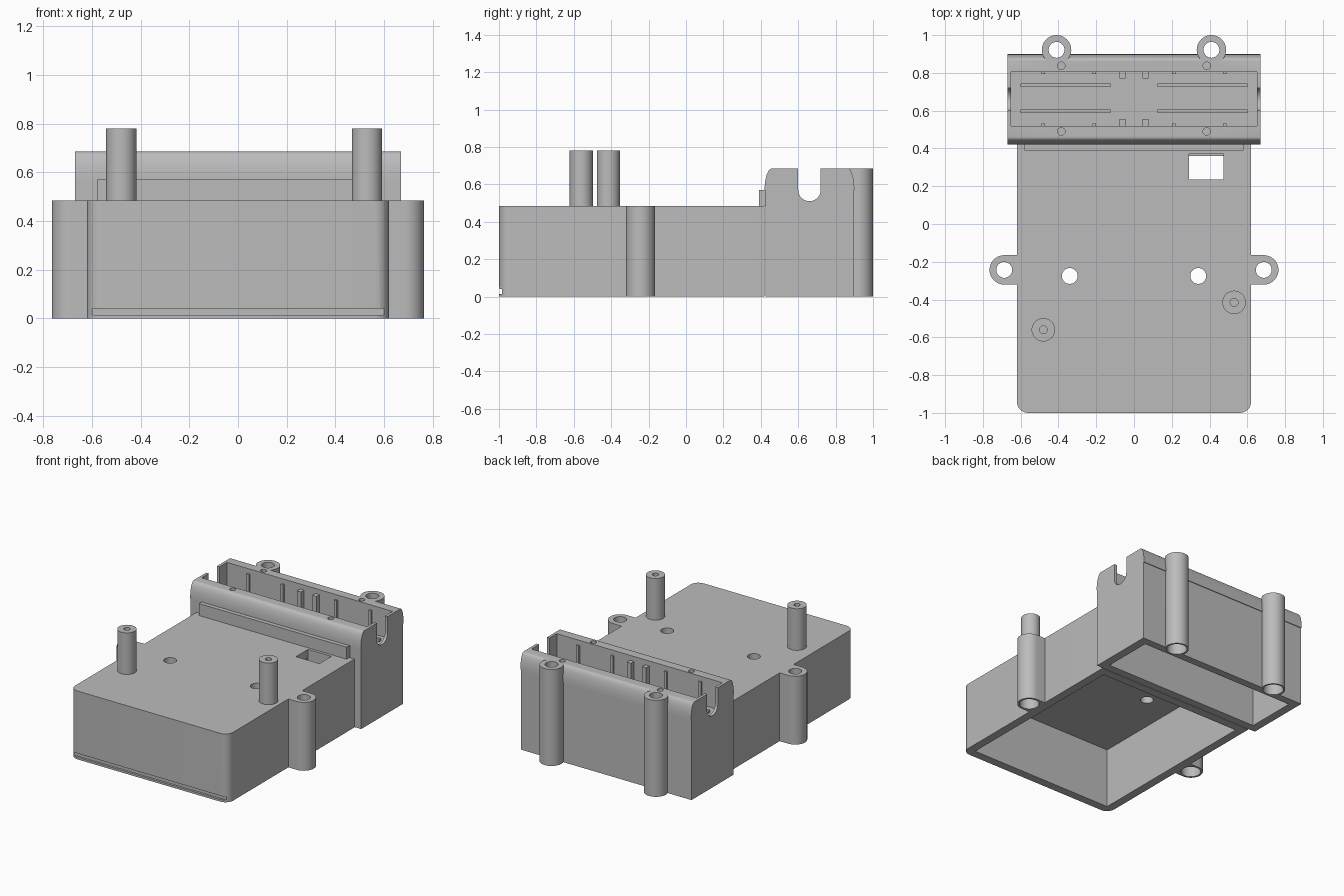
import bpy, bmesh, math
from mathutils import Vector

cube = bpy.data.objects.get("Cube")
if cube:
    bpy.data.objects.remove(cube)

grey = bpy.data.materials.new("plain grey")
grey.use_nodes = True
COLOUR = (0.5, 0.5, 0.5, 1)
grey.diffuse_color = COLOUR
grey.node_tree.nodes["Principled BSDF"].inputs["Base Color"].default_value = COLOUR

DECK = 0.485      # top of the main shell
TOP = 0.685       # top of the rear housing
WALL = 0.06


def extrude(name, outline, direction):
    """Closed prism from a planar outline."""
    bm = bmesh.new()
    face = bm.faces.new([bm.verts.new(p) for p in outline])
    result = bmesh.ops.extrude_face_region(bm, geom=[face])
    moved = [v for v in result["geom"] if isinstance(v, bmesh.types.BMVert)]
    bmesh.ops.translate(bm, verts=moved, vec=Vector(direction))
    bmesh.ops.recalc_face_normals(bm, faces=bm.faces)
    mesh = bpy.data.meshes.new(name)
    bm.to_mesh(mesh)
    bm.free()
    mesh.materials.append(grey)
    obj = bpy.data.objects.new(name, mesh)
    bpy.context.scene.collection.objects.link(obj)
    return obj


def box(name, x0, x1, y0, y1, z0, z1):
    outline = [(x0, y0, z0), (x1, y0, z0), (x1, y1, z0), (x0, y1, z0)]
    return extrude(name, outline, (0, 0, z1 - z0))


def arc(cx, cy, rx, ry, start, end, steps):
    angles = [math.radians(start + (end - start) * i / steps) for i in range(steps + 1)]
    return [(cx + rx * math.cos(a), cy + ry * math.sin(a)) for a in angles]


def cylinder(name, x, y, r, z0, z1, sides=40):
    ring = arc(x, y, r, r, 0, 360, sides)[:-1]
    return extrude(name, [(px, py, z0) for px, py in ring], (0, 0, z1 - z0))


def combine(obj, others, operation="DIFFERENCE"):
    """Apply booleans and remove the helper objects."""
    for other in others:
        mod = obj.modifiers.new("cut", "BOOLEAN")
        mod.operation = operation
        mod.solver = "EXACT"
        mod.object = other
    graph = bpy.context.evaluated_depsgraph_get()
    mesh = bpy.data.meshes.new_from_object(obj.evaluated_get(graph))
    obj.modifiers.clear()
    obj.data = mesh
    for other in others:
        bpy.data.objects.remove(other)


# Main shell: rounded front corners, open underneath
outline = ([(0.62, 0.42), (-0.62, 0.42)]
           + arc(-0.56, -0.94, WALL, WALL, 180, 270, 8)
           + arc(0.56, -0.94, WALL, WALL, 270, 360, 8))
shell = extrude("main_shell", [(x, y, 0) for x, y in outline], (0, 0, DECK))
cutters = [
    box("cavity", -0.56, 0.56, -0.94, 0.36, -0.1, DECK - WALL),
    box("window", 0.29, 0.475, 0.235, 0.37, 0.3, 0.6),
    box("front_groove", -1, 1, -1.1, -0.985, 0.015, 0.04),
    box("groove_step", -1, 1, -1.1, -0.996, 0.03, 0.05),
]
for side in (-1, 1):
    cutters.append(cylinder("deck_hole", side * 0.34, -0.275, 0.042, 0.3, 0.6))
combine(shell, cutters)

# Rear housing: straight lower block with a curved cap, same length
lower = [(0.895, 0), (0.895, 0.57)]
cap = arc(0.865, 0.57, 0.035, TOP - 0.57, 0, 90, 10) + arc(0.46, 0.57, 0.04, TOP - 0.57, 90, 180, 10)
profile = lower + cap + [(0.425, 0.57), (0.425, 0)]
housing = extrude("rear_housing", [(-0.67, y, z) for y, z in profile], (1.34, 0, 0))

# Rear screw lugs merge into the housing
lugs = [cylinder("rear_lug", s * 0.41, 0.922, 0.078, 0, TOP) for s in (-1, 1)]
combine(housing, lugs, "UNION")

# Tray, lower cavity, cable notches and screw holes
notch = [(0.72, 0.8), (0.6, 0.8)] + arc(0.66, 0.57, 0.06, 0.06, 180, 360, 16)
cutters = [
    box("tray", -0.65, 0.65, 0.52, 0.805, DECK, 0.9),
    box("rear_cavity", -0.61, 0.61, 0.48, 0.84, -0.1, DECK - WALL),
    extrude("cable_notch", [(-0.8, y, z) for y, z in notch], (1.6, 0, 0)),
]
for s in (-1, 1):
    cutters += [
        cylinder("lug_hole", s * 0.41, 0.922, 0.042, 0.3, 0.9),
        cylinder("lug_bore", s * 0.41, 0.922, 0.066, -0.1, 0.6),
        cylinder("screw_hole", s * 0.385, 0.838, 0.02, 0.55, 0.9, 20),
        cylinder("screw_hole", s * 0.385, 0.49, 0.02, 0.55, 0.9, 20),
    ]
combine(housing, cutters)

# Stop strip along the front of the housing
box("stop_strip", -0.58, 0.58, 0.39, 0.425, DECK, 0.57)

for s, label in ((-1, "right"), (1, "left")):
    # Side screw lug: round column joined to the shell by a web
    x, y = s * 0.687, -0.243
    lug = cylinder(label + "_side_lug", x, y, 0.078, 0, DECK)
    x0, x1 = sorted((s * 0.615, x))
    web = box("web", x0, x1, y - 0.078, y + 0.078, 0, DECK)
    combine(lug, [web], "UNION")
    combine(lug, [cylinder("hole", x, y, 0.042, 0.3, 0.6),
                  cylinder("bore", x, y, 0.064, -0.1, DECK - WALL)])

    # Tray floor rails
    x0, x1 = sorted((s * 0.125, s * 0.6))
    for yc in (0.597, 0.735):
        box(label + "_floor_rail", x0, x1, yc - 0.01, yc + 0.01, DECK, DECK + 0.02)

    # Tray wall ribs: wide guides near the middle, slim ones outside
    for xc, half, depth in ((0.06, 0.016, 0.035), (0.21, 0.01, 0.012), (0.48, 0.01, 0.012)):
        for y0, y1 in ((0.515, 0.52 + depth), (0.805 - depth, 0.81)):
            box(label + "_wall_rib", s * xc - half, s * xc + half, y0, y1, DECK, 0.65)

# Standing posts with pilot holes
for label, x, y in (("right", -0.48, -0.56), ("left", 0.53, -0.415)):
    post = cylinder(label + "_post", x, y, 0.062, DECK - 0.02, 0.78)
    combine(post, [cylinder("pilot", x, y, 0.021, 0.55, 0.9, 20)])

# Smooth curved walls, keep edges sharp
for obj in bpy.context.scene.objects:
    if obj.type == "MESH":
        obj.data.shade_smooth()
        obj.data.set_sharp_from_angle(angle=math.radians(30))
